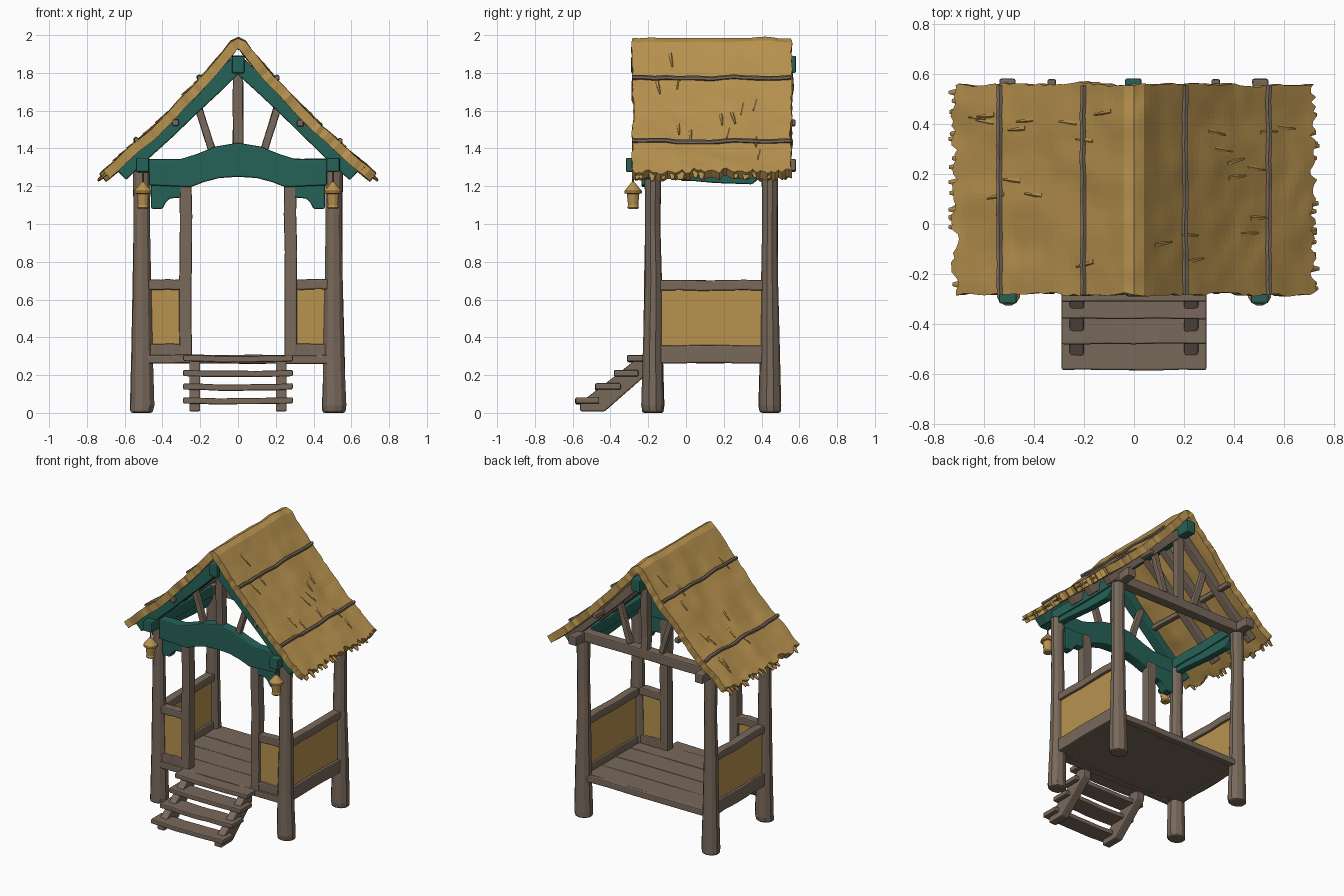
import bpy, bmesh, math, random
from mathutils import Vector, noise

random.seed(4)
cube = bpy.data.objects.get("Cube")
if cube:
    bpy.data.objects.remove(cube)
made = []


def material(name, rgb):
    m = bpy.data.materials.new(name)
    m.use_nodes = True
    m.diffuse_color = (*rgb, 1)
    m.node_tree.nodes["Principled BSDF"].inputs["Base Color"].default_value = (*rgb, 1)
    return m


wood = material("weathered wood", (0.19, 0.14, 0.105))
straw = material("straw", (0.48, 0.29, 0.078))
teal = material("teal paint", (0.019, 0.122, 0.095))


def finish(name, bm, mat, bevel=0.0):
    bmesh.ops.recalc_face_normals(bm, faces=bm.faces)
    mesh = bpy.data.meshes.new(name)
    bm.to_mesh(mesh)
    bm.free()
    mesh.materials.append(mat)
    ob = bpy.data.objects.new(name, mesh)
    bpy.context.collection.objects.link(ob)
    if bevel:
        mod = ob.modifiers.new("worn edges", 'BEVEL')
        mod.width, mod.segments, mod.angle_limit = bevel, 2, math.radians(40)
    made.append(ob)
    return ob


def sweep(name, rings, mat, sides=10, bevel=0.008, rough=0.0):
    """Skin a run of rings, each given as centre, half width, half height."""
    bm = bmesh.new()
    d = (Vector(rings[-1][0]) - Vector(rings[0][0])).normalized()
    side = d.cross(Vector((0, 0, 1)))
    side = Vector((1, 0, 0)) if side.length < 0.05 else side.normalized()
    up = side.cross(d)
    grow = math.sqrt(2) if sides == 4 else 1
    loops = []
    for centre, rx, ry in rings:
        shift = Vector(centre) + (side * random.uniform(-1, 1) + up * random.uniform(-1, 1)) * rough
        angles = [math.tau * (k + 0.5) / sides for k in range(sides)]
        loops.append([bm.verts.new(shift + (side * rx * math.cos(a) + up * ry * math.sin(a)) * grow)
                      for a in angles])
    for a, b in zip(loops, loops[1:]):
        for k in range(sides):
            n = (k + 1) % sides
            bm.faces.new((a[k], a[n], b[n], b[k]))
    bm.faces.new(loops[0])
    bm.faces.new(loops[-1])
    return finish(name, bm, mat, bevel)


def beam(name, a, b, w, h, mat, sides=4, steps=5, rough=0.003, bevel=0.008):
    a, b = Vector(a), Vector(b)
    rings = [(a.lerp(b, i / steps), w / 2, h / 2) for i in range(steps + 1)]
    return sweep(name, rings, mat, sides, bevel, rough)


def plate(name, outline, axis, lo, hi, mat, bevel=0.008):
    """Extrude an outline along x or y; the second outline value is height."""
    bm = bmesh.new()
    at = (lambda p, t: (t, p[0], p[1])) if axis == 'x' else (lambda p, t: (p[0], t, p[1]))
    face = bm.faces.new([bm.verts.new(at(p, lo)) for p in outline])
    new = bmesh.ops.extrude_face_region(bm, geom=[face])["geom"]
    move = Vector((hi - lo, 0, 0)) if axis == 'x' else Vector((0, hi - lo, 0))
    bmesh.ops.translate(bm, vec=move, verts=[v for v in new if isinstance(v, bmesh.types.BMVert)])
    return finish(name, bm, mat, bevel)


# Thatched roof: a wavy sheet with ragged edges
SLOPE = [(0, 1.985), (0.04, 1.965), (0.1, 1.89), (0.2, 1.77), (0.4, 1.56), (0.54, 1.43), (0.8, 1.21)]


def roof_point(x, y, lift=0.0):
    ax = abs(x)
    for (x0, z0), (x1, z1) in zip(SLOPE, SLOPE[1:]):
        if ax <= x1:
            z = z0 + (z1 - z0) * (ax - x0) / (x1 - x0)
            break
    z += 0.012 * noise.noise((x * 5, y * 6, 1.0)) + 0.006 * noise.noise((x * 14, y * 9, 5.0))
    return Vector((x, y, z + lift))


bm = bmesh.new()
cols, rows = 72, 44
grid = []
for i in range(cols + 1):
    u = 2 * i / cols - 1
    line = []
    for j in range(rows + 1):
        v = j / rows
        fray = random.uniform(-0.016, 0.012) if i in (0, cols) else 0
        x = u * (0.722 + fray + 0.02 * noise.noise((u * 2, v * 9, 3.0)))
        trim = random.uniform(0, 0.009) if j in (0, rows) else 0
        y = -0.287 + trim * (1 if j == 0 else -1) + 0.85 * v + 0.016 * noise.noise((u * 5, v * 2, 7.0))
        line.append(bm.verts.new(roof_point(x, y)))
    grid.append(line)
for i in range(cols):
    for j in range(rows):
        bm.faces.new((grid[i][j], grid[i + 1][j], grid[i + 1][j + 1], grid[i][j + 1]))
thatch = finish("thatch_roof", bm, straw)
if thatch.data.polygons[cols * rows // 2].normal.z < 0:
    thatch.data.flip_normals()
mod = thatch.modifiers.new("thickness", 'SOLIDIFY')
mod.thickness, mod.offset = 0.052, -1

for s in (-1, 1):
    # Loose straw at the eaves and on the slopes
    for n in range(16):
        y = random.uniform(-0.26, 0.53)
        a, b = roof_point(s * 0.66, y, -0.03), roof_point(s * random.uniform(0.725, 0.742), y, -0.03)
        sweep("eave_straw", [(a, 0.03, 0.016), (b, 0.008, 0.004)], straw, 6, 0)
    for n in range(12):
        x, y = random.uniform(0.08, 0.6), random.uniform(-0.22, 0.48)
        a, b = roof_point(s * x, y, -0.004), roof_point(s * (x + 0.07), y + random.uniform(-0.02, 0.02), 0.008)
        sweep("loose_straw", [(a, 0.012, 0.006), (b, 0.004, 0.003)], straw, 5, 0)
    # Poles that hold the thatch down
    for x in (0.205, 0.54):
        rings = [(roof_point(s * x, -0.285 + 0.84 * k / 14, 0.008), 0.013, 0.013) for k in range(15)]
        sweep("roof_pole", rings, wood, 6, 0, 0.003)

    # Corner posts
    for y in (-0.175, 0.445):
        profile = [(0, 0.062), (0.04, 0.066), (0.35, 0.057), (0.7, 0.05), (1.0, 0.045), (1.29, 0.049)]
        sweep("corner_post", [((s * 0.508, y, z), r, r * 0.9) for z, r in profile], wood, 10, 0.012, 0.003)

    # Rafters, purlins and eave beams
    for y, mat in ((-0.225, teal), (0.1, wood), (0.27, wood), (0.46, wood)):
        w, h = (0.07, 0.085) if mat == teal else (0.05, 0.06)
        beam("rafter", (0, y, 1.85), (s * 0.62, y, 1.262), w, h, mat)
    beam("purlin", (s * 0.33, -0.28, 1.535), (s * 0.33, 0.58, 1.535), 0.035, 0.035, wood)
    beam("eave_beam", (s * 0.505, -0.318, 1.312), (s * 0.505, 0.39, 1.312), 0.07, 0.075, teal)
    beam("eave_beam_end", (s * 0.505, 0.38, 1.31), (s * 0.505, 0.582, 1.31), 0.065, 0.065, wood)
    plate("side_brace", [(-0.15, 1.3), (0.4, 1.3), (0.4, 1.25), (0.35, 1.21), (0.15, 1.217),
                         (-0.06, 1.237), (-0.15, 1.24)], 'x', s * 0.48, s * 0.53, teal)

    # Curved brackets beside the entrance
    plate("front_bracket", [(s * x, z) for x, z in (
        (0.46, 1.24), (0.46, 1.08), (0.4, 1.08), (0.385, 1.11), (0.36, 1.135), (0.3, 1.14), (0.3, 1.24))],
        'y', -0.21, -0.15, teal)

    # Entrance posts and short front railings
    beam("entrance_post", (s * 0.278, -0.175, 0.28), (s * 0.278, -0.175, 1.24), 0.066, 0.066, wood)
    beam("front_rail", (s * 0.3, -0.175, 0.68), (s * 0.48, -0.175, 0.68), 0.06, 0.055, wood)
    beam("front_sill", (s * 0.3, -0.175, 0.315), (s * 0.48, -0.175, 0.315), 0.06, 0.1, wood)
    beam("front_panel", (s * 0.3, -0.175, 0.505), (s * 0.48, -0.175, 0.505), 0.025, 0.3, straw, rough=0, bevel=0)

    # Side railings
    beam("side_rail", (s * 0.505, -0.14, 0.675), (s * 0.505, 0.42, 0.675), 0.06, 0.055, wood)
    beam("side_sill", (s * 0.505, -0.14, 0.31), (s * 0.505, 0.42, 0.31), 0.06, 0.095, wood)
    beam("side_panel", (s * 0.505, -0.14, 0.505), (s * 0.505, 0.42, 0.505), 0.025, 0.3, straw, rough=0, bevel=0)

    # Gable struts
    for y in (-0.19, 0.455):
        beam("gable_strut", (s * 0.125, y, 1.35), (s * 0.215, y, 1.63), 0.04, 0.04, wood)

    # Hanging lanterns
    shade = [(1.08, 0.026), (1.088, 0.032), (1.1, 0.028), (1.16, 0.034), (1.163, 0.048),
             (1.175, 0.048), (1.205, 0.022), (1.222, 0.008)]
    sweep("lantern", [((s * 0.503, -0.28, z), r, r) for z, r in shade], straw, 12, 0)
    beam("lantern_hook", (s * 0.503, -0.28, 1.215), (s * 0.503, -0.28, 1.29), 0.01, 0.01, wood, 6, 1, 0, 0)

    # Stair stringers
    plate("stair_stringer", [(-0.56, 0.008), (-0.43, 0.008), (-0.2, 0.21), (-0.2, 0.28), (-0.27, 0.28),
                             (-0.37, 0.2), (-0.46, 0.13), (-0.56, 0.055)], 'x', s * 0.2, s * 0.258, wood)

# Ridge beam, king posts and rear tie beam
beam("ridge_beam", (0, -0.29, 1.845), (0, 0.583, 1.845), 0.066, 0.09, teal)
for y in (-0.19, 0.455):
    beam("king_post", (0, y, 1.33), (0, y, 1.83), 0.055, 0.055, wood)
beam("rear_tie_beam", (-0.56, 0.45, 1.31), (0.56, 0.45, 1.31), 0.07, 0.07, wood)

# Arched front beam, outline mirrored about the middle
top = [(0.47, 1.345), (0.3, 1.345), (0.22, 1.37), (0.12, 1.41), (0, 1.43)]
low = [(0, 1.25), (0.1, 1.243), (0.18, 1.222), (0.25, 1.195), (0.47, 1.205)]
outline = top + [(-x, z) for x, z in top[-2::-1]] + [(-x, z) for x, z in low[:0:-1]] + low
plate("arched_beam", outline, 'y', -0.235, -0.16, teal)

# Floor planks on a base frame
for k in range(4):
    y = -0.13 + k * 0.165
    beam("floor_plank", (-0.49, y, 0.292), (0.49, y, 0.292), 0.163, 0.03, wood, rough=0.001, bevel=0.004)
beam("floor_base", (-0.48, 0.13, 0.275), (0.48, 0.13, 0.275), 0.6, 0.014, wood, rough=0, bevel=0)
for y in (-0.195, 0.45):
    beam("floor_edge", (-0.49, y, 0.283), (0.49, y, 0.283), 0.05, 0.045, wood)

# Stair treads, sagging slightly in the middle
for y, z, depth in ((-0.522, 0.067, 0.125), (-0.413, 0.14, 0.135), (-0.315, 0.212, 0.13), (-0.25, 0.29, 0.12)):
    rings = [((0.29 * t, y, z - 0.006 * (1 - t * t)), depth / 2, 0.0165)
             for t in (-1, -0.66, -0.33, 0, 0.33, 0.66, 1)]
    sweep("stair_tread", rings, wood, 4, 0.007, 0.002)

# Bake modifiers and shade smooth with sharp edges kept
for ob in bpy.context.view_layer.objects:
    ob.select_set(ob in made)
bpy.context.view_layer.objects.active = made[0]
bpy.ops.object.convert(target='MESH')
bpy.ops.object.shade_smooth_by_angle(angle=math.radians(40))
